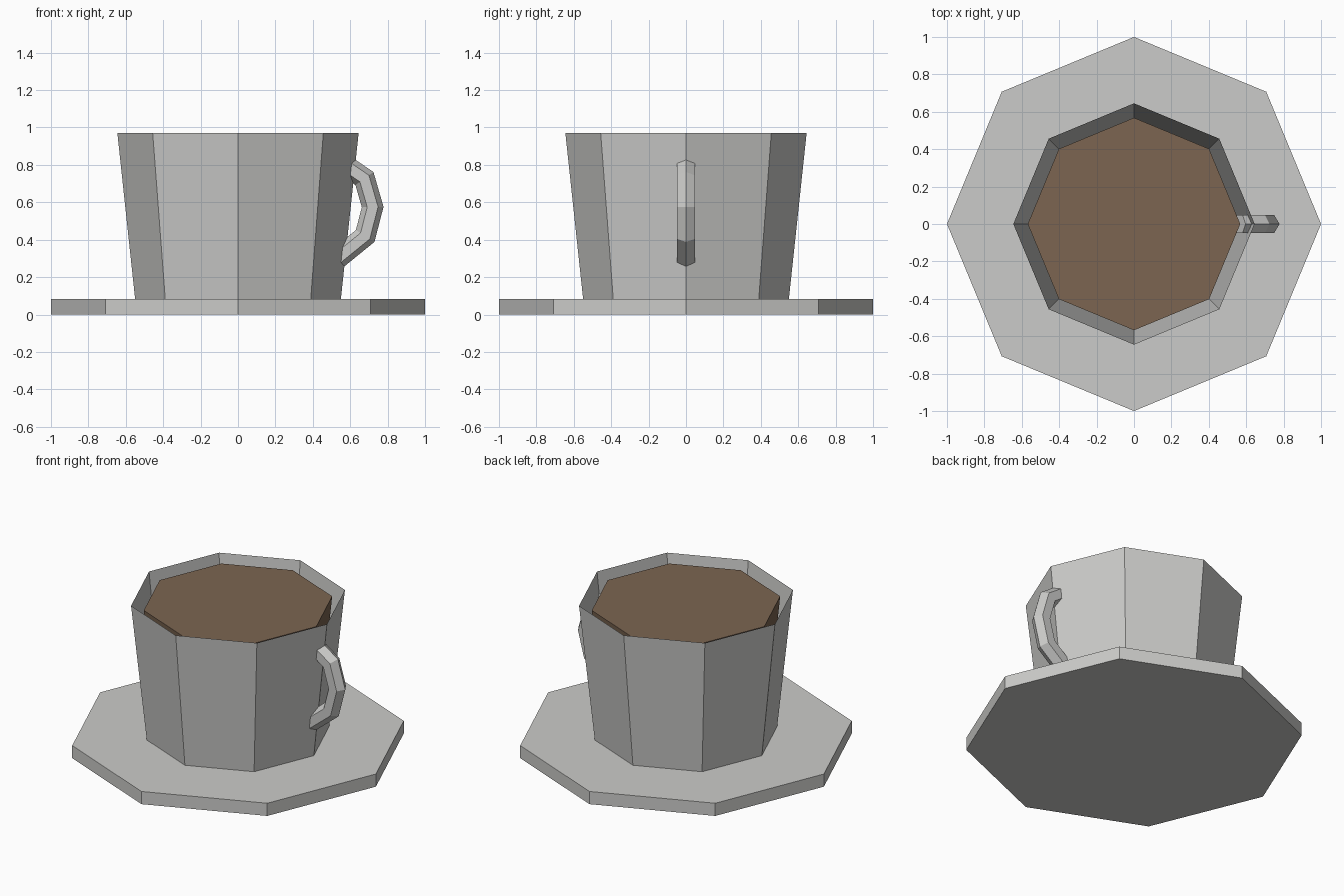
import bpy, bmesh
from math import sin, cos, pi
from mathutils import Vector

cube = bpy.data.objects.get("Cube")
if cube:
    bpy.data.objects.remove(cube, do_unlink=True)


def make_material(name, rgb):
    mat = bpy.data.materials.new(name)
    mat.use_nodes = True
    mat.diffuse_color = (*rgb, 1)
    mat.node_tree.nodes["Principled BSDF"].inputs["Base Color"].default_value = (*rgb, 1)
    return mat


china = make_material("pale grey china", (0.6, 0.6, 0.585))
brown = make_material("coffee brown", (0.2, 0.13, 0.083))


def loft(name, rings, mat, cap_end=True):
    """Skin a list of equal-length point rings, closing the first end and optionally the last."""
    bm = bmesh.new()
    loops = [[bm.verts.new(p) for p in ring] for ring in rings]
    n = len(loops[0])
    for a, b in zip(loops, loops[1:]):
        for i in range(n):
            j = (i + 1) % n
            bm.faces.new((a[i], a[j], b[j], b[i]))
    bm.faces.new(loops[0][::-1])
    if cap_end:
        bm.faces.new(loops[-1])
    bmesh.ops.recalc_face_normals(bm, faces=bm.faces)
    mesh = bpy.data.meshes.new(name)
    bm.to_mesh(mesh)
    bm.free()
    mesh.materials.append(mat)
    obj = bpy.data.objects.new(name, mesh)
    bpy.context.collection.objects.link(obj)
    return obj


def octagon(radius, z):
    return [(radius * cos(i * pi / 4), radius * sin(i * pi / 4), z) for i in range(8)]


# Saucer, open thin-walled cup and the drink inside it
loft("saucer", [octagon(1, 0), octagon(1, 0.083)], china)
loft("cup", [octagon(0.55, 0.083), octagon(0.645, 0.97)], china, cap_end=False)
loft("coffee", [octagon(0.485, 0.1), octagon(0.568, 0.934)], brown)

# Handle: hexagonal section swept along a bent path, both ends sunk into the cup wall
path = [Vector((x, 0, z)) for x, z in
        [(0.565, 0.803), (0.676, 0.727), (0.72, 0.575), (0.68, 0.42), (0.52, 0.29)]]
side = Vector((0, 1, 0))
rings = []
for i, p in enumerate(path):
    before = (p - path[max(i - 1, 0)]).normalized()
    after = (path[min(i + 1, len(path) - 1)] - p).normalized()
    tangent = (before + after).normalized()
    outward = side.cross(tangent).normalized()
    miter = 1 / max(tangent.dot(before), tangent.dot(after))
    rings.append([p + 0.056 * (outward * miter * cos(k * pi / 3) + side * sin(k * pi / 3))
                  for k in range(6)])
loft("handle", rings, china)
